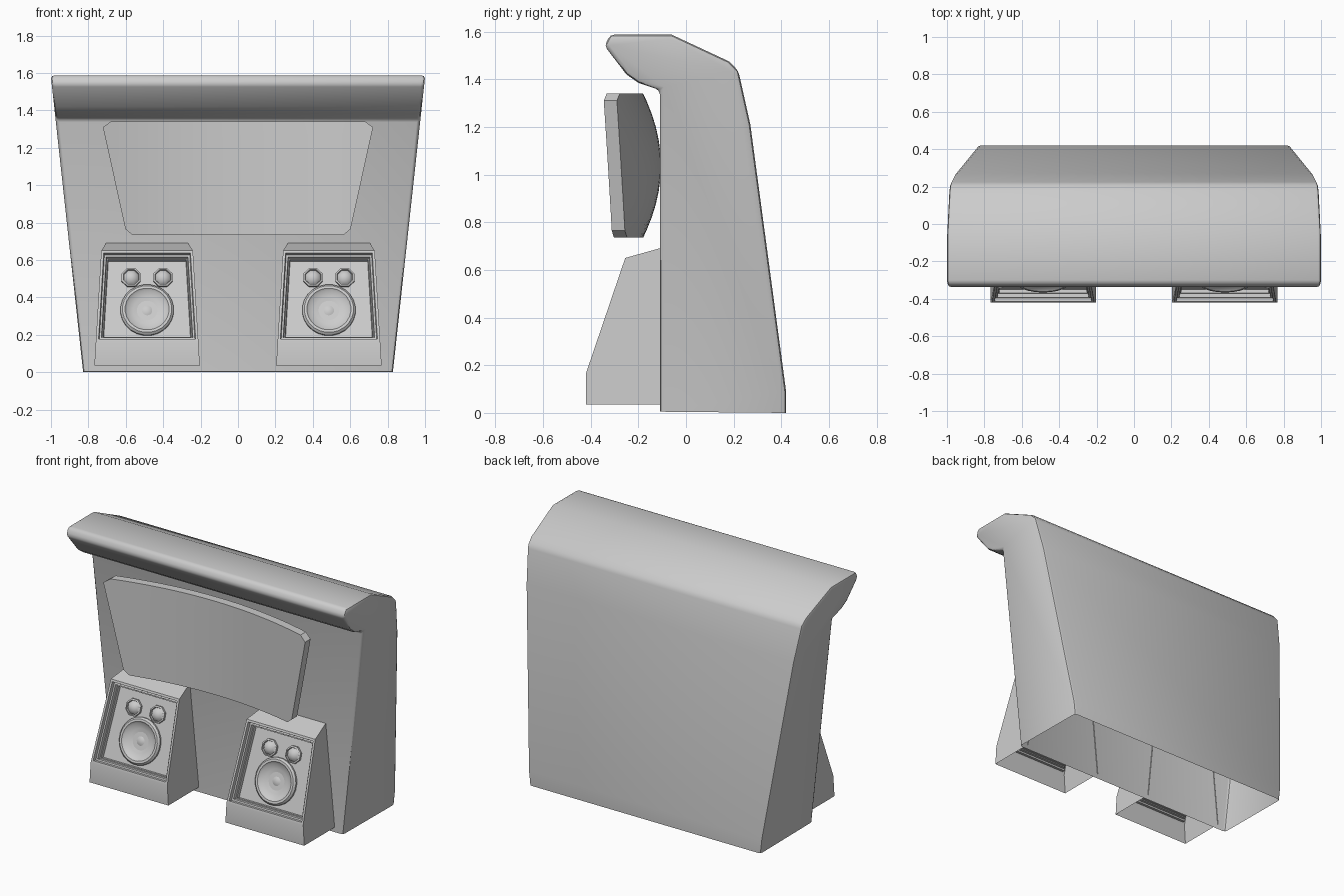
import bpy, bmesh, math
from mathutils import Vector

if "Cube" in bpy.data.objects:
    bpy.data.objects.remove(bpy.data.objects["Cube"])


def finish(name, bm, angle=30, outward=None):
    me = bpy.data.meshes.new(name)
    bm.to_mesh(me)
    bm.free()
    ob = bpy.data.objects.new(name, me)
    bpy.context.collection.objects.link(ob)
    bpy.ops.object.select_all(action='DESELECT')
    ob.select_set(True)
    bpy.context.view_layer.objects.active = ob
    bpy.ops.object.shade_smooth_by_angle(angle=math.radians(angle))
    return ob


def shell(profile, half_width, cx, open_edges):
    """Side profile (y, z) stretched across x, with some strips left open."""
    bm = bmesh.new()
    left, right = [[bm.verts.new((cx + s * half_width(z), y, z)) for y, z in profile]
                   for s in (-1, 1)]
    n = len(profile)
    bm.faces.new(left)
    bm.faces.new(right[::-1])
    strips = {}
    for i in range(n):
        if i not in open_edges:
            j = (i + 1) % n
            strips[i] = bm.faces.new((left[j], left[i], right[i], right[j]))
    bmesh.ops.recalc_face_normals(bm, faces=bm.faces[:])
    bm.normal_update()
    if bm.faces[:][0].normal.x > 0:
        bmesh.ops.reverse_faces(bm, faces=bm.faces[:])
    bm.normal_update()
    return bm, strips


# Main housing with overhanging hood, open underneath
body_profile = [(-0.11, 0.005), (-0.11, 1.355), (-0.2, 1.385), (-0.25, 1.42),
                (-0.342, 1.54), (-0.318, 1.587), (-0.06, 1.587), (0.18, 1.475),
                (0.22, 1.435), (0.27, 1.21), (0.42, 0.09), (0.42, 0.0)]
bm, _ = shell(body_profile, lambda z: 0.828 + 0.109 * z, 0, {11})
sharp = [e for e in bm.edges if len(e.link_faces) == 2
         and e.calc_face_angle() > math.radians(32)]
bmesh.ops.bevel(bm, geom=sharp, offset=0.018, segments=2, profile=0.5,
                affect='EDGES', clamp_overlap=True)
finish("housing", bm, 40)

# Curved display with a bulging back
Z0, Z1, COLS = 0.735, 1.34, 24
rows = [(Z0, 0.565), (0.765, 0.602)]
rows += [(0.765 + 0.545 * i / 10, 0.602 + 0.12 * i / 10) for i in range(1, 11)]
rows += [(Z1, 0.68)]
bm = bmesh.new()
front, back = [], []
for z, w in rows:
    f, b = [], []
    v = (2 * z - Z0 - Z1) / (Z1 - Z0)
    for c in range(COLS + 1):
        u = 2 * c / COLS - 1
        x = u * w
        y = -0.235 - 0.11 * (x / 0.722) ** 2
        f.append(bm.verts.new((x, y, z)))
        b.append(bm.verts.new((x, y + 0.055 + 0.075 * (1 - v * v) * (1 - u * u), z)))
    front.append(f)
    back.append(b)
for g in (front, back):
    for r in range(len(rows) - 1):
        for c in range(COLS):
            bm.faces.new((g[r][c], g[r][c + 1], g[r + 1][c + 1], g[r + 1][c]))


def rim(g):
    return (g[0] + [r[-1] for r in g[1:]] + g[-1][-2::-1]
            + [r[0] for r in g[-2:0:-1]])


fr, br = rim(front), rim(back)
for i in range(len(fr)):
    j = (i + 1) % len(fr)
    bm.faces.new((fr[i], fr[j], br[j], br[i]))
bmesh.ops.recalc_face_normals(bm, faces=bm.faces[:])
finish("display", bm)

# Speaker slope frame: along the slope and out of it
BASE = Vector((0, -0.42, 0.165))
UP = Vector((0, 0.165, 0.485)).normalized()
OUT = Vector((0, -UP.z, UP.y))


def lathe(name, x, s, n, profile, seg, angle):
    """Revolve (radius, height) points about the slope normal; last is the tip."""
    bm = bmesh.new()
    centre = BASE + Vector((x, 0, 0)) + UP * s + OUT * n
    rings = []
    for r, h in profile[:-1]:
        ring = []
        for i in range(seg):
            a = 2 * math.pi * (i + 0.5) / seg
            ring.append(bm.verts.new(centre + OUT * h + UP * (r * math.sin(a))
                                     + Vector((r * math.cos(a), 0, 0))))
        rings.append(ring)
    tip = bm.verts.new(centre + OUT * profile[-1][1])
    for i in range(seg):
        j = (i + 1) % seg
        for a, b in zip(rings, rings[1:]):
            bm.faces.new((a[i], a[j], b[j], b[i]))
        bm.faces.new((rings[-1][i], rings[-1][j], tip))
    bm.normal_update()
    if bm.faces[:][seg and len(rings) - 1].normal.dot(OUT) < 0:
        bmesh.ops.reverse_faces(bm, faces=bm.faces[:])
    finish(name, bm, angle)


box_profile = [(-0.105, 0.035), (-0.42, 0.035), (-0.42, 0.165), (-0.255, 0.65),
               (-0.105, 0.692)]


def box_width(z):
    return 0.282 - 0.06 * (z - 0.035) if z < 0.66 else 0.218


woofer = [(0.143, 0), (0.143, 0.012), (0.132, 0.024), (0.118, 0.024), (0.108, 0.014),
          (0.075, -0.008 + 0.012), (0.035, -0.004), (0.02, 0.004), (0, 0.007)]
tweeter = [(0.055, 0), (0.055, 0.015), (0.045, 0.02), (0.042, 0.01),
           (0.034, 0.02), (0.018, 0.029), (0, 0.032)]
DEPTH = 0.06

for side, sx in (("left", -1), ("right", 1)):
    cx = sx * 0.486
    # Cabinet with stepped recess, open underneath and behind
    bm, strips = shell(box_profile, box_width, cx, {0, 4})
    face = strips[2]
    for thick, depth in ((0.014, 0), (0.004, -0.02), (0.01, 0), (0.004, -0.02),
                         (0.005, 0), (0.003, -0.02)):
        bmesh.ops.inset_region(bm, faces=[face], thickness=thick, depth=depth,
                               use_even_offset=True, use_boundary=True)
    finish(side + "_speaker_cabinet", bm, 20)
    # Drivers
    lathe(side + "_woofer", cx, 0.195, -DEPTH, woofer, 24, 35)
    for k, tx in enumerate((-0.085, 0.085)):
        lathe(f"{side}_tweeter_{k + 1}", cx + tx, 0.378, -DEPTH, tweeter, 8, 35)
